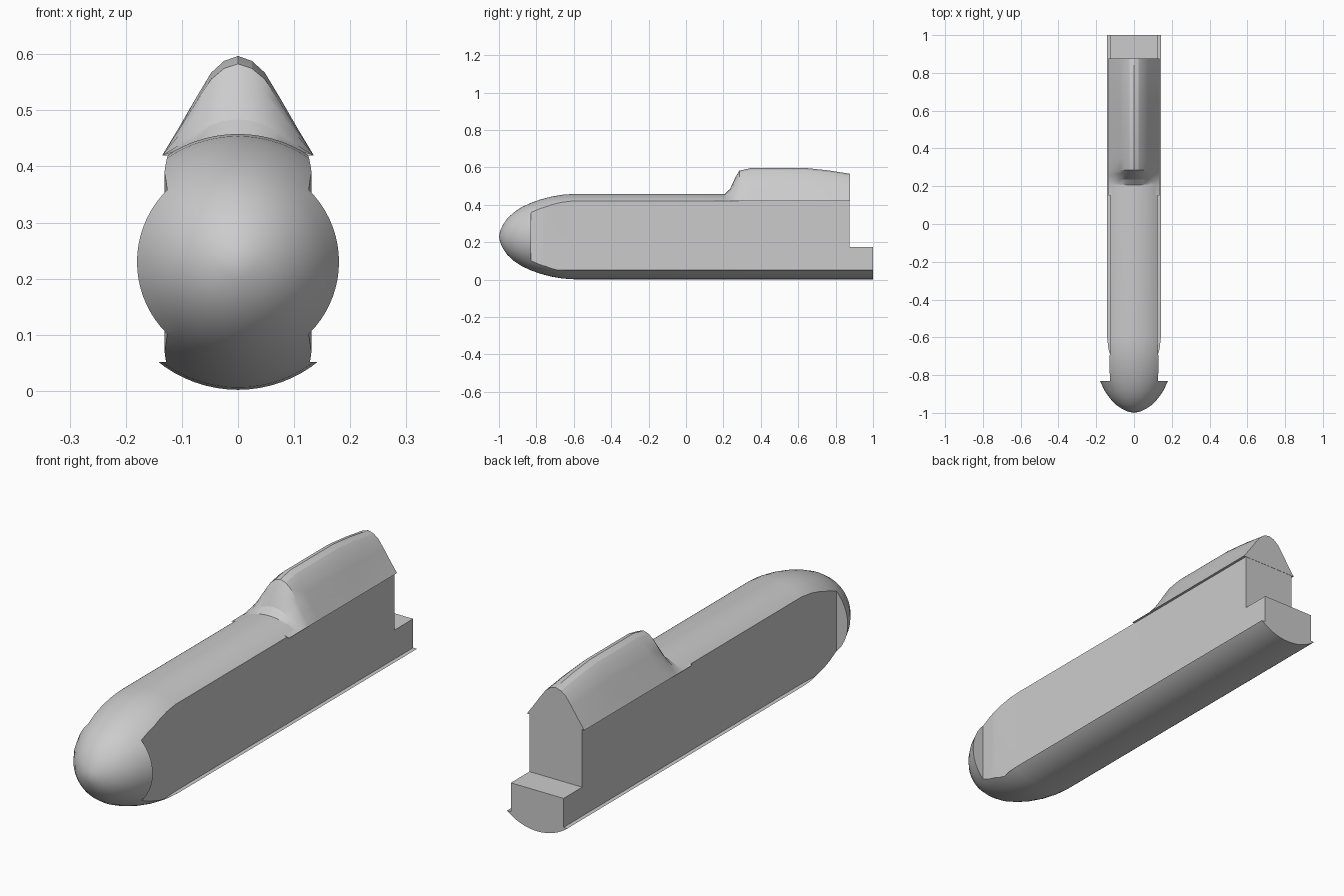
import bpy, bmesh
from math import sqrt, radians, tau
from mathutils import Vector

cube = bpy.data.objects.get("Cube")
if cube:
    bpy.data.objects.remove(cube)

AXIS_Z, RADIUS = 0.23, 0.228
BACK, STEP = 1.0, 0.875


def finish(bm, name):
    bmesh.ops.recalc_face_normals(bm, faces=bm.faces)
    mesh = bpy.data.meshes.new(name)
    bm.to_mesh(mesh)
    bm.free()
    obj = bpy.data.objects.new(name, mesh)
    bpy.context.collection.objects.link(obj)
    return obj


def prism(name, outline, z0, z1):
    """Extrude an outline in x and y from z0 up to z1."""
    bm = bmesh.new()
    face = bm.faces.new([bm.verts.new((x, y, z0)) for x, y in outline])
    top = bmesh.ops.extrude_face_region(bm, geom=[face])["geom"]
    bmesh.ops.translate(bm, vec=(0, 0, z1 - z0),
                        verts=[v for v in top if isinstance(v, bmesh.types.BMVert)])
    return finish(bm, name)


def select_only(obj):
    bpy.ops.object.select_all(action='DESELECT')
    obj.select_set(True)
    bpy.context.view_layer.objects.active = obj


def cut(obj, cutter):
    select_only(obj)
    mod = obj.modifiers.new("cut", 'BOOLEAN')
    mod.operation, mod.solver, mod.object = 'DIFFERENCE', 'EXACT', cutter
    bpy.ops.object.modifier_apply(modifier=mod.name)
    bpy.data.objects.remove(cutter)


def smooth(obj, angle):
    select_only(obj)
    bpy.ops.object.shade_smooth_by_angle(angle=radians(angle))


# Hull: bullet profile (y, radius) turned about the long axis
profile = [(-1, 0), (-0.994, 0.03), (-0.978, 0.065), (-0.955, 0.098),
           (-0.92, 0.13), (-0.88, 0.157), (-0.83, 0.18), (-0.78, 0.198),
           (-0.72, 0.214), (-0.66, 0.224), (-0.6, RADIUS), (BACK, RADIUS), (BACK, 0)]
bm = bmesh.new()
verts = [bm.verts.new((0, y, AXIS_Z + r)) for y, r in profile]
edges = [bm.edges.new(pair) for pair in zip(verts, verts[1:])]
bmesh.ops.spin(bm, geom=verts + edges, cent=(0, 0, AXIS_Z), axis=(0, 1, 0),
               angle=tau, steps=72, use_duplicate=False)
bmesh.ops.remove_doubles(bm, verts=bm.verts, dist=0.0005)
hull = finish(bm, "hull")

# Flat side walls, leaving the full nose and the thin lower flanges
wall = [(0.126, -0.83), (0.131, -0.75), (0.124, -0.6), (0.124, 1.1),
        (0.4, 1.1), (0.4, -0.83)]
for side in (-1, 1):
    cut(hull, prism("side_cutter", [(side * x, y) for x, y in wall], 0.052, 0.7))

# Stepped tail
cut(hull, prism("tail_cutter", [(-0.5, STEP), (0.5, STEP), (0.5, 1.2), (-0.5, 1.2)],
                0.175, 0.8))
smooth(hull, 25)

# Canopy: sections that rise from the hull curve to a peaked roof
roof = [(0, 0.597), (0.025, 0.588), (0.048, 0.567), (0.075, 0.522),
        (0.105, 0.47), (0.135, 0.42)]
stations = [(0.15, 0), (0.205, 0), (0.235, 0.2), (0.265, 0.66), (0.285, 0.9),
            (0.35, 1), (0.64, 1), (0.76, 0.91), (STEP + 0.001, 0.78)]


def section(y, rise):
    half = []
    for x, z in roof:
        base = max(0.42, AXIS_Z + sqrt(RADIUS ** 2 - x ** 2) - 0.002)
        half.append(Vector((x, y, base + (z - base) * rise)))
    return [Vector((-p.x, p.y, p.z)) for p in half[:0:-1]] + half


bm = bmesh.new()
rings = [[bm.verts.new(p) for p in section(*s)] for s in stations]
for a, b in zip(rings, rings[1:]):
    for i in range(len(a)):
        j = (i + 1) % len(a)
        bm.faces.new((a[i], a[j], b[j], b[i]))
bm.faces.new(rings[0])
bm.faces.new(rings[-1])
canopy = finish(bm, "canopy")
smooth(canopy, 20)
